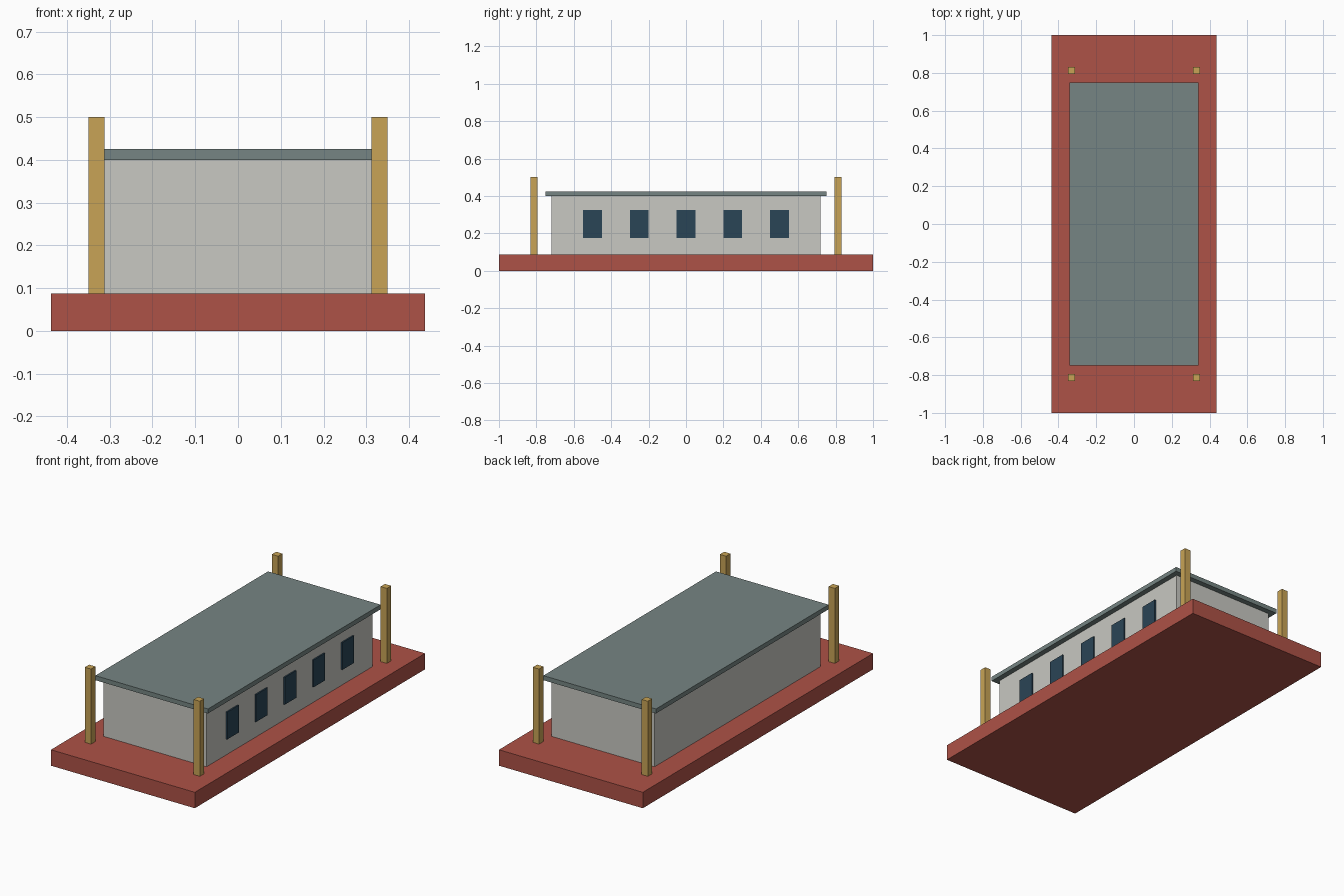
import bpy
import bmesh
from mathutils import Matrix, Vector

cube = bpy.data.objects.get("Cube")
if cube:
    bpy.data.objects.remove(cube, do_unlink=True)


def material(name, r, g, b):
    mat = bpy.data.materials.new(name)
    mat.use_nodes = True
    mat.diffuse_color = (r, g, b, 1)
    mat.node_tree.nodes["Principled BSDF"].inputs["Base Color"].default_value = (r, g, b, 1)
    return mat


def box(name, low, high, mat):
    """Box spanning two opposite corners."""
    low, high = Vector(low), Vector(high)
    mesh = bpy.data.meshes.new(name)
    bm = bmesh.new()
    place = Matrix.Translation((low + high) / 2) @ Matrix.Diagonal((*(high - low), 1))
    bmesh.ops.create_cube(bm, size=1, matrix=place)
    bm.to_mesh(mesh)
    bm.free()
    mesh.materials.append(mat)
    obj = bpy.data.objects.new(name, mesh)
    bpy.context.collection.objects.link(obj)
    return obj


brick_red = material("brick red", 0.42, 0.084, 0.063)
pale_grey = material("pale grey", 0.58, 0.58, 0.54)
slate = material("slate grey", 0.18, 0.235, 0.227)
ochre = material("ochre", 0.58, 0.37, 0.093)
dark_blue = material("dark blue", 0.023, 0.058, 0.093)

BASE_TOP, WALL_TOP, ROOF_TOP, POST_TOP = 0.0875, 0.4, 0.425, 0.5
WALL_X, WALL_Y = 0.3125, 0.72
EAVE = 0.03

# Plinth, hall and flat overhanging roof
box("base", (-0.4375, -1, 0), (0.4375, 1, BASE_TOP), brick_red)
box("walls", (-WALL_X, -WALL_Y, BASE_TOP), (WALL_X, WALL_Y, WALL_TOP), pale_grey)
box("roof", (-WALL_X - EAVE, -WALL_Y - EAVE, WALL_TOP),
    (WALL_X + EAVE, WALL_Y + EAVE, ROOF_TOP), slate)

# Four free-standing corner posts, set into the base
half = 0.0188
for side_x, x in (("right", -0.331), ("left", 0.331)):
    for side_y, y in (("front", -0.8125), ("back", 0.8125)):
        box(f"{side_y}_{side_x}_post", (x - half, y - half, BASE_TOP / 2),
            (x + half, y + half, POST_TOP), ochre)

# Row of five windows along one long wall
for i in range(5):
    y = (i - 2) * 0.25
    box(f"window_{i + 1}", (WALL_X - 0.002, y - 0.05, 0.175),
        (WALL_X + 0.0075, y + 0.05, 0.325), dark_blue)
